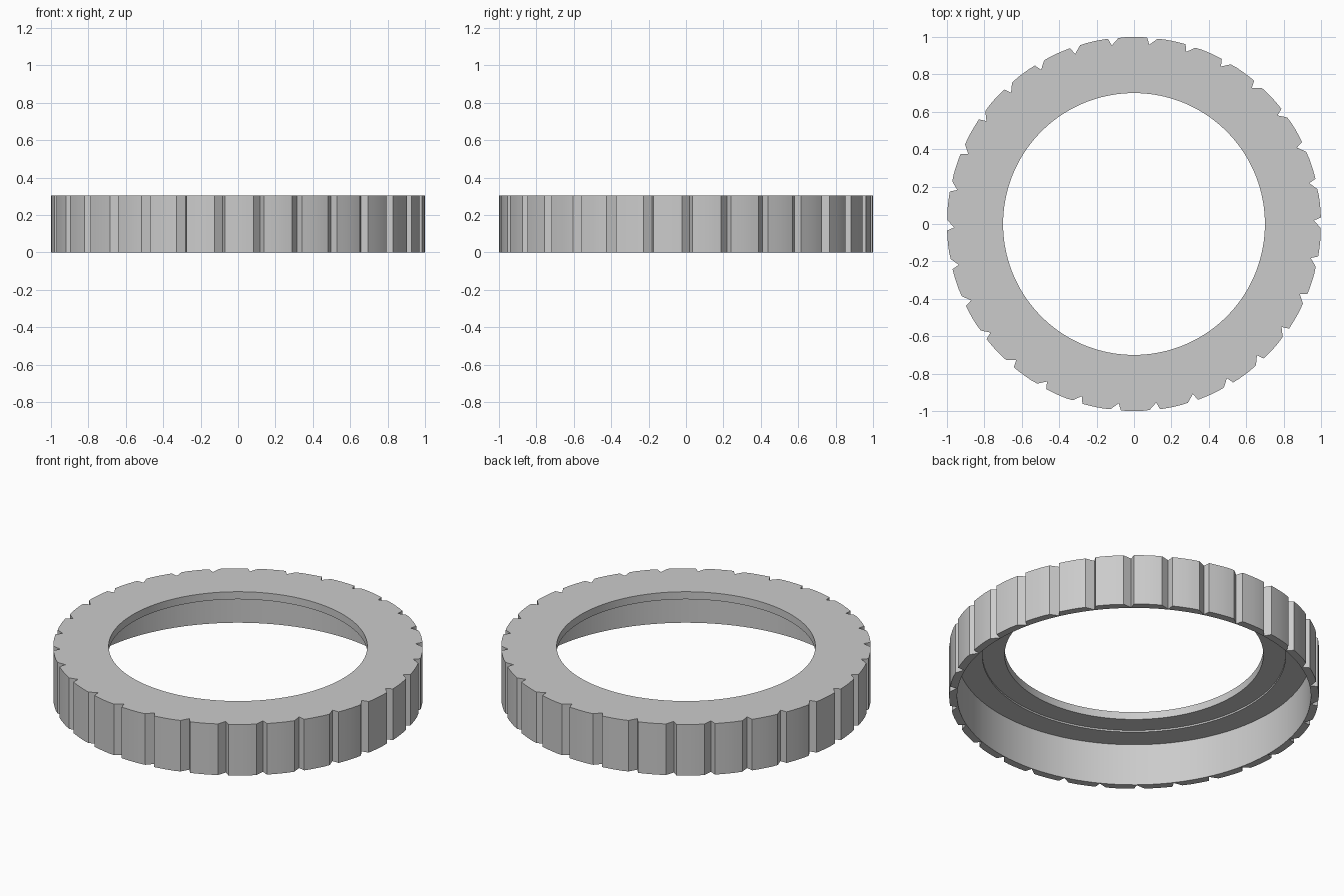
import bpy, bmesh, math

cube = bpy.data.objects.get("Cube")
if cube:
    bpy.data.objects.remove(cube, do_unlink=True)

# Single grey plastic
grey = bpy.data.materials.new("grey_plastic")
grey.use_nodes = True
colour = (0.6, 0.6, 0.6, 1)
grey.diffuse_color = colour
grey.node_tree.nodes["Principled BSDF"].inputs["Base Color"].default_value = colour

TEETH = 30
HEIGHT = 0.305
START = 2  # degrees, steep edge of the first grip notch

# One grip: clockwise angle offset in degrees, outer radius
grip = [(0, 1), (0.9, 0.962), (3.2, 0.998), (5.4, 1), (7.6, 1), (9.8, 1)]

# Cross-section of the ring (radius, z); None follows the grip outline
section = [(None, 0), (None, HEIGHT), (0.7, HEIGHT), (0.7, 0.26),
           (0.82, 0.26), (0.82, 0.25), (0.957, 0.25), (0.957, 0)]

# Sweep the section around the axis
bm = bmesh.new()
rings = []
for tooth in range(TEETH):
    for offset, outer in grip:
        a = math.radians(START - tooth * 360 / TEETH - offset)
        rings.append([bm.verts.new(((r or outer) * math.cos(a),
                                    (r or outer) * math.sin(a), z))
                      for r, z in section])
for i, ring in enumerate(rings):
    following = rings[(i + 1) % len(rings)]
    for j in range(len(section)):
        k = (j + 1) % len(section)
        bm.faces.new((ring[j], ring[k], following[k], following[j]))
bmesh.ops.recalc_face_normals(bm, faces=bm.faces)

mesh = bpy.data.meshes.new("grip_ring")
bm.to_mesh(mesh)
bm.free()
mesh.materials.append(grey)
ring_object = bpy.data.objects.new("grip_ring", mesh)
bpy.context.collection.objects.link(ring_object)

# Smooth curved walls, sharp rims and notches
bpy.ops.object.select_all(action='DESELECT')
ring_object.select_set(True)
bpy.context.view_layer.objects.active = ring_object
bpy.ops.object.shade_smooth_by_angle(angle=math.radians(25))
